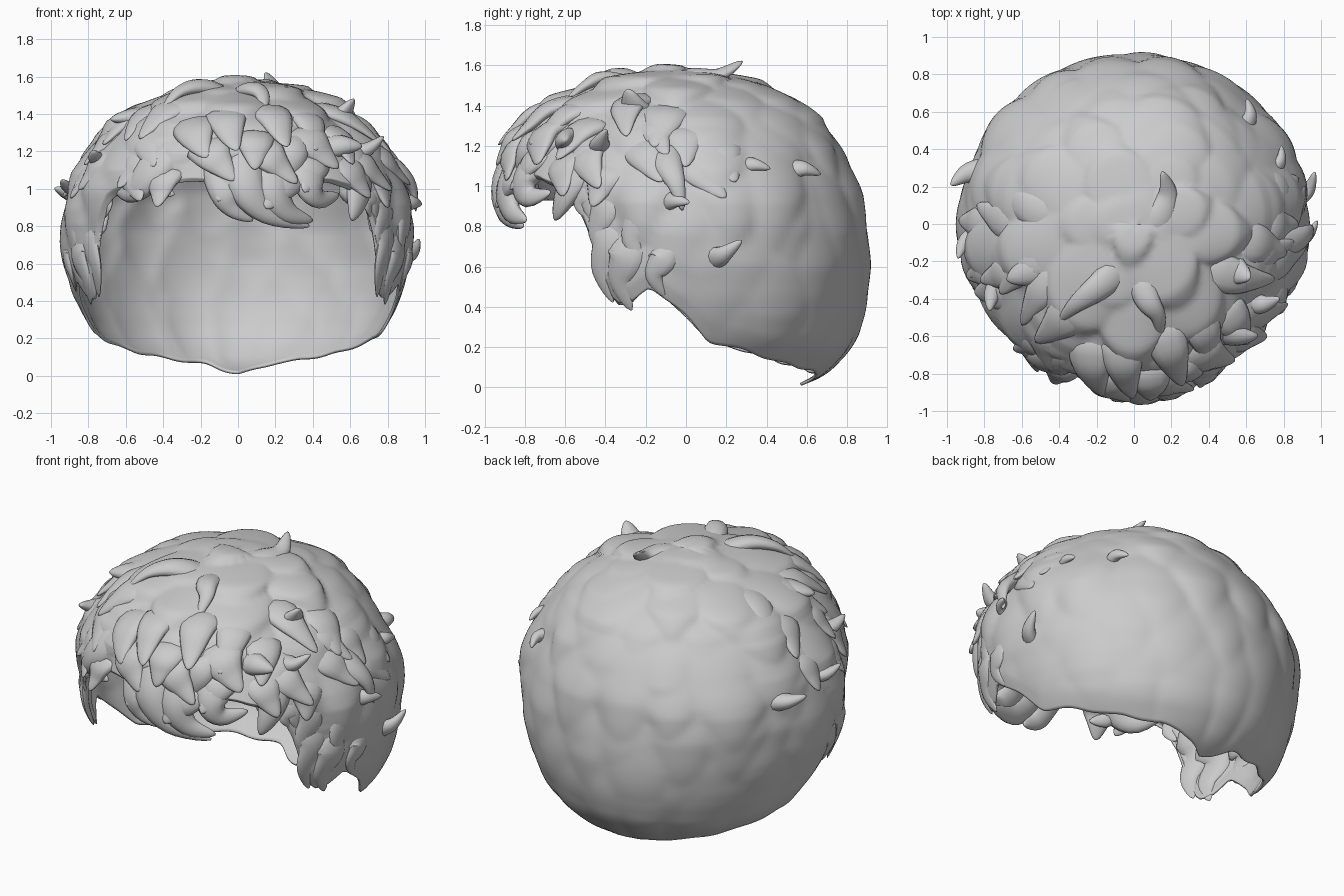
import bpy, bmesh, math, random
from mathutils import Vector

random.seed(7)
cube = bpy.data.objects.get("Cube")
if cube:
    bpy.data.objects.remove(cube)

mat = bpy.data.materials.new("hair grey")
mat.use_nodes = True
GREY = (0.6, 0.6, 0.6, 1)
mat.diffuse_color = GREY
mat.node_tree.nodes["Principled BSDF"].inputs["Base Color"].default_value = GREY


def lerp_table(table, x):
    """Linear lookup in a short table of (key, value) pairs."""
    for (a, p), (b, q) in zip(table, table[1:]):
        if x <= b:
            return p + (q - p) * max(0, (x - a) / (b - a))
    return table[-1][1]


# Dome outline from hem to crown (height, radius), extra width at the sides by height,
# and hem height by angle from the front
OUTLINE = [(0, .55), (.05, .68), (.2, .81), (.4, .88), (.6, .895), (.8, .88), (1, .83), (1.2, .735),
           (1.3, .66), (1.4, .55), (1.5, .37), (1.55, .2), (1.58, 0)]
SIDES = [(0, -.07), (.2, -.05), (.4, -.03), (.6, .01), (.8, .035), (1, .045), (1.3, .03), (1.5, 0)]
HEM = [(0, 1.03), (35, 1.03), (50, .95), (56, .78), (61, .52), (66, .4), (72, .42), (78, .5),
       (90, .35), (98, .22), (130, .12), (165, .05), (180, 0)]

# Outline by distance travelled down from the crown
down, travelled = [], 0
points = OUTLINE[::-1]
for i, (z, r) in enumerate(points):
    if i:
        travelled += math.dist(points[i - 1], (z, r))
    down.append((travelled, z, r))
HEIGHT = [(s, z) for s, z, r in down]
RADIUS = [(s, r) for s, z, r in down]
DISTANCE = [(z, s) for s, z, r in reversed(down)]


def soft(table, s):
    return sum(lerp_table(table, max(0, s + d)) for d in (-.06, -.03, 0, .03, .06)) / 5


def base_point(angle, s, lift=0):
    """Point on the dome; angle runs from the front towards +x."""
    wrapped = abs((angle + math.pi) % math.tau - math.pi)
    z, r = soft(HEIGHT, s), (soft(RADIUS, s) if s > .06 else s)
    fringe = math.exp(-(wrapped / .6) ** 2) * math.exp(-((z - 1.24) / .22) ** 2)
    temple = math.exp(-((wrapped - 1) / .25) ** 2) * max(0, min(1, (1.1 - z) * 3))
    r += lift * min(1, s * 3) + .11 * fringe - .05 * temple + lerp_table(SIDES, z) * math.sin(angle) ** 2
    z += lift * (.6 if z > 1.3 else .2)
    return Vector((r * math.sin(angle), -r * math.cos(angle), z))


def on_dome(degrees, z, lift):
    return base_point(math.radians(degrees), lerp_table(DISTANCE, z), lift)


# Overlapping tufts in staggered rows: short on top, long at the nape
tufts = []
for row in range(10):
    s = .12 + row * .18
    count = max(4, round(math.tau * lerp_table(RADIUS, s) / .32))
    for k in range(count):
        angle = (k + row % 2 / 2 + random.uniform(-.25, .25)) * math.tau / count
        size = random.uniform(.8, 1.2)
        height = random.uniform(.035, .085) * (.85 + .25 * math.cos(angle)) * (1 if row < 6 else .7)
        tufts.append((angle, s + random.uniform(-.07, .07), .2 * size, (.18 + .04 * row) * size, height))


def tuft_lift(angle, s):
    best = 0
    around = max(.1, lerp_table(RADIUS, s))
    for a, s0, width, length, height in tufts:
        v = (s - s0) / length
        if abs(v) >= 1:
            continue
        u = ((angle - a + math.pi) % math.tau - math.pi) * around / width
        u /= 1 if v < .2 else max(.1, 1.15 - v * .9)
        if abs(u) >= 1:
            continue
        along = (v + 1) / 1.3 if v < .3 else ((1 - v) / .7) ** .5
        best = max(best, height * along * (1 - u * u) ** .6)
    return best


def finish(name, bm, sharp):
    bmesh.ops.recalc_face_normals(bm, faces=bm.faces)
    mesh = bpy.data.meshes.new(name)
    bm.to_mesh(mesh)
    bm.free()
    mesh.materials.append(mat)
    obj = bpy.data.objects.new(name, mesh)
    bpy.context.collection.objects.link(obj)
    bpy.ops.object.select_all(action='DESELECT')
    obj.select_set(True)
    bpy.context.view_layer.objects.active = obj
    bpy.ops.object.shade_smooth_by_angle(angle=math.radians(sharp))
    return obj


# Hair cap: level rings round the crown, then rings that stretch down to the wavy hem
COLUMNS, LEVEL, LOWER = 200, 36, 56
LEVEL_END = lerp_table(DISTANCE, 1.2)
bm = bmesh.new()
crown = bm.verts.new(base_point(0, 0, .02))
rings = []
for j in range(1, LEVEL + LOWER + 1):
    ring = []
    for i in range(COLUMNS):
        angle = i * math.tau / COLUMNS
        degrees = math.degrees(min(angle, math.tau - angle))
        hem = lerp_table(DISTANCE, lerp_table(HEM, degrees) + .006 * math.sin(angle * 17))
        part = max(0, j - LEVEL) / LOWER
        s = LEVEL_END * min(1, j / LEVEL) + (hem - LEVEL_END) * part
        fade = min(1, .4 + (1 - part) * 6)
        ring.append(bm.verts.new(base_point(angle, s, tuft_lift(angle, s) * fade)))
    rings.append(ring)
for i in range(COLUMNS):
    k = (i + 1) % COLUMNS
    bm.faces.new((crown, rings[0][i], rings[0][k]))
    for upper, lower in zip(rings, rings[1:]):
        bm.faces.new((upper[i], lower[i], lower[k], upper[k]))
bmesh.ops.smooth_vert(bm, verts=bm.verts, factor=.4, use_axis_x=True, use_axis_y=True, use_axis_z=True)
cap = finish("hair_cap", bm, 60)
shell = cap.modifiers.new("thickness", 'SOLIDIFY')
shell.thickness = .015
shell.offset = -1


def spline(pts, t):
    """Catmull-Rom point through the control points."""
    f = t * (len(pts) - 1)
    i = min(int(f), len(pts) - 2)
    u = f - i
    a, b, c, d = (pts[max(0, min(len(pts) - 1, i + n))] for n in (-1, 0, 1, 2))
    return b + (c - a) * (u / 2) + (a - b * 2.5 + c * 2 - d / 2) * u * u + ((b - c) * 1.5 + (d - a) / 2) * u ** 3


def lock(name, pts, radius, flat=.6, steps=16, sides=12):
    """Flattened lock of hair, rounded at the buried root and pointed at the tip."""
    pts = [Vector(p) for p in pts]
    chord = (pts[-1] - pts[0]).normalized()
    radial = (pts[0] - Vector((0, 0, .7))).normalized()
    standing = abs(chord.dot(radial)) > .75
    bm = bmesh.new()
    previous = None
    for n in range(steps + 1):
        t = n / steps
        centre = spline(pts, t)
        along = (spline(pts, min(1, t + .02)) - spline(pts, max(0, t - .02))).normalized()
        outward = Vector((0, 0, 1)) if standing else centre - Vector((0, 0, .7))
        side = along.cross(outward).normalized()
        up = side.cross(along)
        r = radius * (.04 + (1 - t) ** .8) * min(1, .25 + 4 * t)
        ring = [bm.verts.new(centre + (side * math.cos(q) + up * math.sin(q) * flat) * r)
                for q in (k * math.tau / sides for k in range(sides))]
        if previous:
            for k in range(sides):
                m = (k + 1) % sides
                bm.faces.new((previous[k], previous[m], ring[m], ring[k]))
        else:
            bm.faces.new(ring)
        previous = ring
    bm.faces.new(previous)
    finish(name, bm, 70)


# Fringe locks: radius, then (x, z) points laid over the front of the dome
FRINGE = [
    (.15, (0, 1.3), (.03, 1.05), (.15, .88), (.38, .8)),
    (.12, (-.12, 1.3), (-.08, 1.02), (-.03, .9), (.08, .83)),
    (.14, (.2, 1.3), (.18, 1.03), (.26, .88), (.4, .83)),
    (.13, (.36, 1.3), (.37, 1.06), (.43, .95), (.54, .97)),
    (.15, (-.25, 1.3), (-.45, 1.1), (-.57, .99), (-.69, 1.05)),
    (.12, (-.25, 1.3), (-.41, 1.13), (-.44, 1.01), (-.34, .97)),
    (.07, (-.34, 1.36), (-.51, 1.27), (-.53, 1.14), (-.43, 1.1)),
    (.11, (-.45, 1.08), (-.62, 1.13), (-.71, 1.22)),
    (.1, (.56, .95), (.65, 1.04), (.62, 1.22)),
    (.14, (.58, 1.25), (.64, 1), (.61, .83)),
    (.14, (.18, 1.1), (.3, 1.2), (.34, 1.3)),
    (.13, (.3, 1.12), (.41, 1.18), (.45, 1.32)),
]
for n, (radius, *path) in enumerate(FRINGE):
    pts = []
    for k, (x, z) in enumerate(path):
        lift, s, angle = (-.07, .03, .04, .01)[k], lerp_table(DISTANCE, z), 0
        for _ in range(6):
            reach = base_point(angle, s).xy.length
            angle = math.asin(min(.98, max(-.98, x / reach)))
        pts.append(Vector((x, base_point(angle, s, lift).y, z)))
    lock(f"fringe_lock_{n + 1}", pts, radius)

# Loose curls on top of the head
TOP_CURLS = [
    (.1, (-.02, -.2, 1.46), (-.18, -.33, 1.54), (-.31, -.43, 1.52), (-.4, -.52, 1.43)),
    (.09, (0, -.2, 1.47), (.07, -.4, 1.53), (.13, -.5, 1.5), (.14, -.62, 1.4)),
    (.12, (.03, -.15, 1.46), (.13, .02, 1.53), (.18, .16, 1.55), (.15, .28, 1.62)),
    (.15, (.35, -.15, 1.34), (.52, -.24, 1.37), (.62, -.29, 1.48)),
    (.14, (-.38, -.16, 1.36), (-.56, -.25, 1.38), (-.68, -.3, 1.37)),
]
for n, (radius, *path) in enumerate(TOP_CURLS):
    lock(f"top_curl_{n + 1}", path, radius)

# Short flicks standing off the sides and back: angle, root height, reach, rise of the tip
FLICKS = [(-105, .96, .12, .02), (-82, 1, .09, .03), (103, .65, .1, .06), (88, .92, .09, -.02),
          (135, 1.08, .09, -.04), (115, 1.1, .08, -.03), (-62, 1.15, .11, .03),
          (60, 1.2, .11, .06), (45, 1.22, .14, -.02)]
for n, (degrees, z, reach, rise) in enumerate(FLICKS):
    pts = [on_dome(degrees - 5, z, -.07), on_dome(degrees - 2, z, reach * .4), on_dome(degrees + 3, z, reach)]
    pts[2].z += rise
    lock(f"side_flick_{n + 1}", pts, reach * .75, flat=.8)

# Hanging locks beside the face and ears: angle, top height, tip height, radius
HANGING = [(57, 1.15, .8, .12), (61, .9, .42, .12), (68, .8, .38, .13), (80, .75, .45, .1),
           (53, 1.05, .84, .09), (60, 1.05, .62, .12), (73, 1, .6, .12)]
for label, sign in (("left", 1), ("right", -1)):
    for n, (degrees, top, tip, radius) in enumerate(HANGING):
        pts = [on_dome(sign * (degrees + 3 * (k % 2)), top + (tip - top) * k / 3, (-.05, .01, .02, .01)[k])
               for k in range(4)]
        lock(f"{label}_hanging_lock_{n + 1}", pts, radius, flat=.35)

# Ruffled locks scattered over the front and sides, with lifted tips
for n in range(36):
    degrees = (n - 17.5) * 5.6 + random.uniform(-4, 4)
    z = (1.45, 1.13, 1.34, 1.22)[n % 4] + random.uniform(-.04, .04)
    sway, front = random.uniform(-9, 9), .04 * max(0, math.cos(math.radians(degrees)))
    pts = [on_dome(degrees + sway * k / 2, z - .075 * k, (-.07, 0, .02, .05)[k] + front) for k in range(4)]
    lock(f"ruffled_lock_{n + 1}", pts, random.uniform(.12, .16), flat=.4)

# Drooping curl above the left ear
droop = [on_dome(*p) for p in ((80, 1.24, -.06), (84, 1.1, .03), (87, 1, .06), (89, .87, .05))]
lock("ear_curl", droop, .1)
